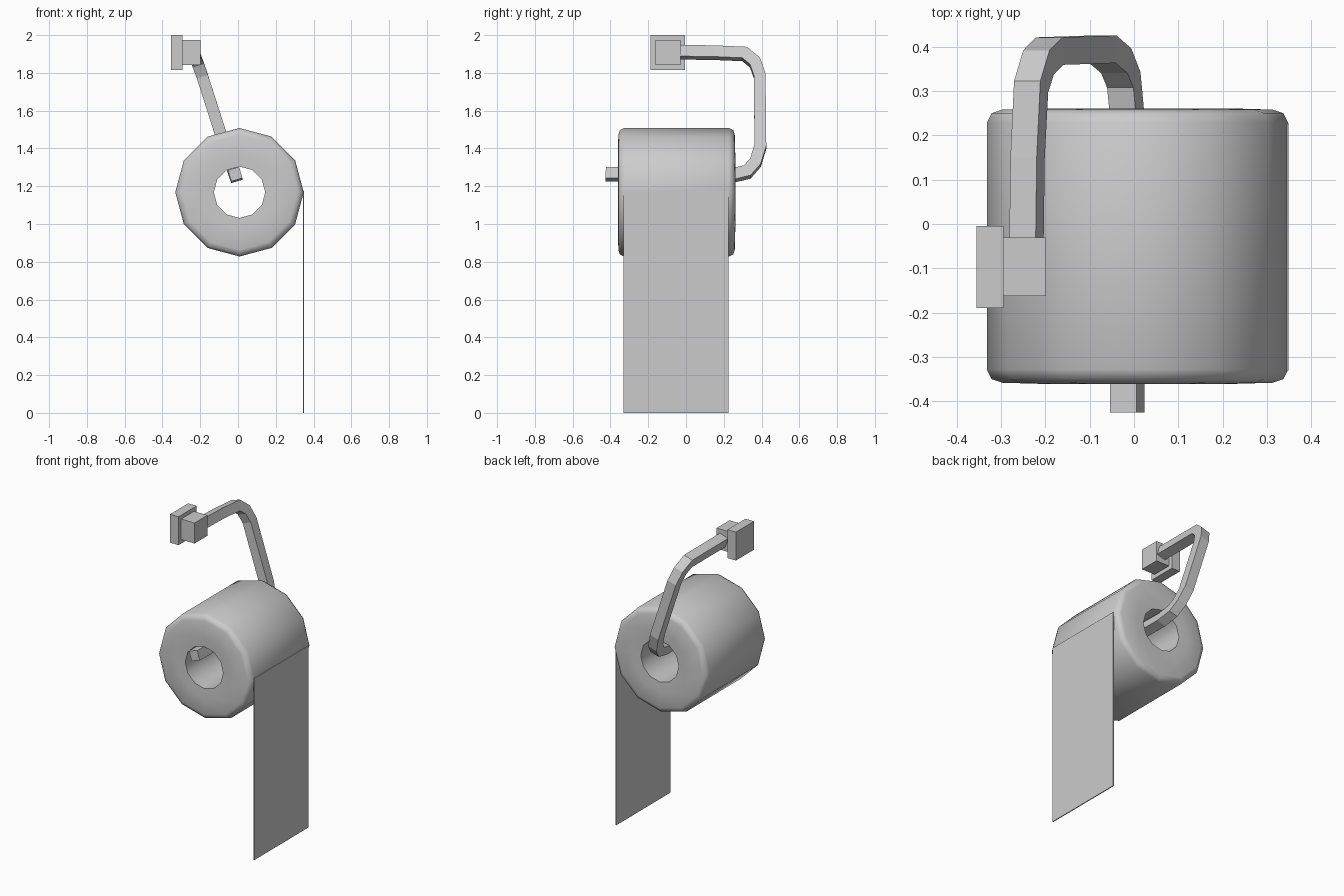
import bpy, math
from mathutils import Vector

if "Cube" in bpy.data.objects:
    bpy.data.objects.remove(bpy.data.objects["Cube"])


def make(name, verts, faces, smooth=None):
    mesh = bpy.data.meshes.new(name)
    mesh.from_pydata([tuple(v) for v in verts], [], faces)
    ob = bpy.data.objects.new(name, mesh)
    bpy.context.collection.objects.link(ob)
    bpy.ops.object.select_all(action='DESELECT')
    ob.select_set(True)
    bpy.context.view_layer.objects.active = ob
    bpy.ops.object.mode_set(mode='EDIT')
    bpy.ops.mesh.select_all(action='SELECT')
    bpy.ops.mesh.normals_make_consistent(inside=False)
    bpy.ops.object.mode_set(mode='OBJECT')
    if smooth:
        bpy.ops.object.shade_smooth_by_angle(angle=math.radians(smooth))
    return ob


def bridge(rings, n, closed):
    """Quads joining consecutive rings of n vertices."""
    last = rings if closed else rings - 1
    return [(i * n + j, i * n + (j + 1) % n,
             (i + 1) % rings * n + (j + 1) % n, (i + 1) % rings * n + j)
            for i in range(last) for j in range(n)]


def box(name, x, y, z):
    verts = [(a, b, c) for a in x for b in y for c in z]
    return make(name, verts, [(0, 1, 3, 2), (4, 6, 7, 5), (0, 4, 5, 1),
                              (2, 3, 7, 6), (0, 2, 6, 4), (1, 5, 7, 3)])


# Paper roll: 12-sided lathe about y, profile given as (radius, y)
CX, CZ, SIDES = 0.008, 1.168, 12
half = [(0.136, -0.358), (0.20, -0.361), (0.305, -0.358), (0.329, -0.350), (0.340, -0.328)]
profile = half + [(r, -0.10 - y) for r, y in reversed(half)]
ring = [2 * math.pi * k / SIDES for k in range(SIDES)]
verts = [(CX + r * math.cos(a), y, CZ + r * math.sin(a)) for r, y in profile for a in ring]
make("paper_roll", verts, bridge(len(profile), SIDES, True), 50)

# Hanging sheet
box("hanging_sheet", (0.343, 0.349), (-0.33, 0.225), (0, CZ + 0.01))

# Bent square bar, swept with mitred corners and a tilted cross-section
path = [Vector(p) for p in (
    (-0.015, -0.425, 1.264), (-0.015, 0.24, 1.255), (-0.023, 0.325, 1.276),
    (-0.040, 0.368, 1.325), (-0.070, 0.394, 1.41), (-0.190, 0.390, 1.785),
    (-0.215, 0.365, 1.855), (-0.232, 0.31, 1.900), (-0.240, 0.15, 1.907),
    (-0.243, -0.08, 1.910))]
tilt, h = math.radians(17), 0.031
side = Vector((math.cos(tilt), 0, math.sin(tilt)))
bar = []
for i, p in enumerate(path):
    d_in = (p - path[max(i - 1, 0)]).normalized()
    d_out = (path[min(i + 1, len(path) - 1)] - p).normalized()
    tangent = (d_in + d_out).normalized()
    normal = tangent.cross(side).normalized()
    mitre = h / max(tangent.dot(d_in), tangent.dot(d_out))
    bar += [p + normal * mitre * a + side * h * b
            for a, b in ((-1, -1), (1, -1), (1, 1), (-1, 1))]
n = len(bar)
make("holder_bar", bar, bridge(len(path), 4, False) + [(0, 1, 2, 3), (n - 4, n - 3, n - 2, n - 1)])

# Wall mount
box("mount_block", (-0.298, -0.198), (-0.162, -0.03), (1.842, 1.975))
box("wall_plate", (-0.355, -0.294), (-0.189, -0.004), (1.816, 2.0))
